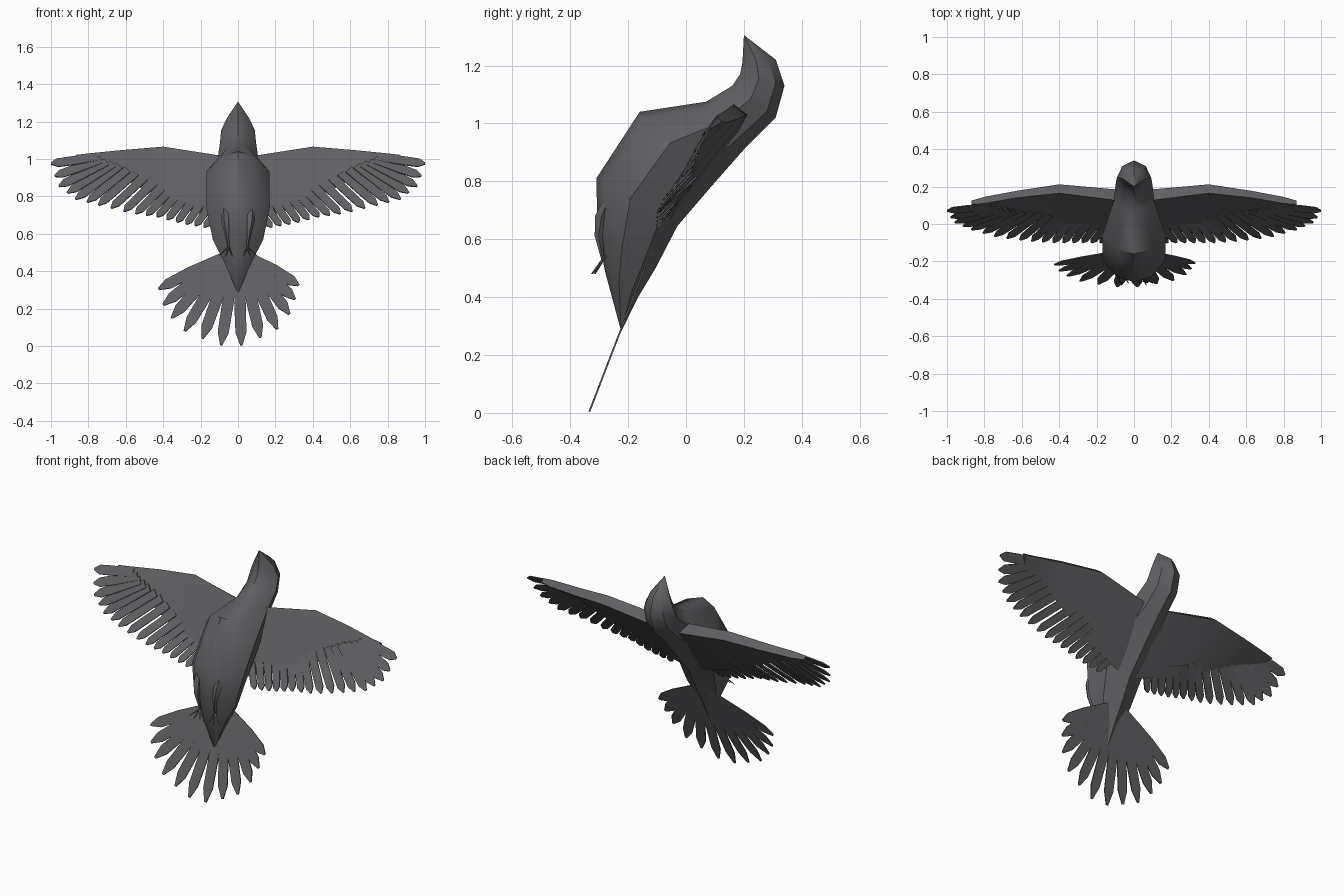
import bpy, bmesh, math
from mathutils import Vector

cube = bpy.data.objects.get("Cube")
if cube:
    bpy.data.objects.remove(cube, do_unlink=True)

grey = bpy.data.materials.new("slate grey")
grey.use_nodes = True
GREY = (0.115, 0.115, 0.125, 1)
grey.diffuse_color = GREY
grey.node_tree.nodes["Principled BSDF"].inputs["Base Color"].default_value = GREY


def finish(name, bm, angle=40):
    """Turn a bmesh into a shaded object."""
    bmesh.ops.remove_doubles(bm, verts=bm.verts, dist=0.0005)
    bmesh.ops.recalc_face_normals(bm, faces=bm.faces)
    mesh = bpy.data.meshes.new(name)
    bm.to_mesh(mesh)
    bm.free()
    mesh.materials.append(grey)
    obj = bpy.data.objects.new(name, mesh)
    bpy.context.collection.objects.link(obj)
    bpy.ops.object.select_all(action='DESELECT')
    obj.select_set(True)
    bpy.context.view_layer.objects.active = obj
    bpy.ops.object.shade_smooth_by_angle(angle=math.radians(angle))
    return obj


def loft(bm, rings):
    """Skin a list of equal-length closed rings and cap the ends."""
    loops = [[bm.verts.new(p) for p in ring] for ring in rings]
    n = len(loops[0])
    for a, b in zip(loops, loops[1:]):
        for i in range(n):
            j = (i + 1) % n
            bm.faces.new((a[i], a[j], b[j], b[i]))
    bm.faces.new(loops[0])
    bm.faces.new(loops[-1])


def sample(points, t):
    """Point at t (0 to 1) along a polyline."""
    s = t * (len(points) - 1)
    i = min(int(s), len(points) - 2)
    return Vector(points[i]).lerp(Vector(points[i + 1]), s - i)


def feather(bm, base, tip, normal, half, root, thick=0.006):
    """Thin blade with a pointed end."""
    d = tip - base
    side = d.cross(normal).normalized()
    up = side.cross(d).normalized() * thick / 2
    outline = [(0, root), (0.55, half), (0.86, half * 0.95), (1, half * 0.2)]
    pts = [base + d * t + side * w for t, w in outline]
    pts += [base + d * t - side * w for t, w in reversed(outline)]
    loft(bm, [[p - up for p in pts], [p + up for p in pts]])


def tube(bm, path, sides=5):
    """Tapered limb through (point, radius) pairs, mostly vertical."""
    rings = []
    for p, r in path:
        rings.append([Vector(p) + Vector((math.cos(a), math.sin(a), 0)) * r
                      for a in (2 * math.pi * k / sides for k in range(sides))])
    loft(bm, rings)


# Body, head and beak: belly (y, z), back (y, z), half width
sections = [
    ((0.20, 1.305), (0.203, 1.303), 0.002),
    ((0.195, 1.21), (0.31, 1.22), 0.062),
    ((0.187, 1.17), (0.34, 1.13), 0.09),
    ((0.16, 1.13), (0.31, 1.02), 0.097),
    ((0.07, 1.075), (0.20, 0.91), 0.108),
    ((-0.16, 1.04), (0.09, 0.785), 0.168),
    ((-0.31, 0.81), (-0.03, 0.645), 0.17),
    ((-0.305, 0.62), (-0.105, 0.50), 0.135),
    ((-0.28, 0.49), (-0.165, 0.40), 0.075),
    ((-0.225, 0.285), (-0.223, 0.283), 0.002),
]
profile = [(0, 0), (0.55, 0.1), (1, 0.42), (0.7, 0.8), (0, 1),
           (-0.7, 0.8), (-1, 0.42), (-0.55, 0.1)]
bm = bmesh.new()
loft(bm, [[Vector((x * w, *Vector(a).lerp(Vector(b), t))) for x, t in profile]
          for a, b, w in sections])
finish("body", bm, 35)

# Wing shape for the model's left: front ridge, back ridge, trailing edge
wing_sections = [
    ((0.04, 0.12, 1.01), (0.04, 0.18, 0.97), (0.06, -0.06, 0.66)),
    ((0.40, 0.165, 1.066), (0.40, 0.212, 1.03), (0.27, -0.025, 0.73)),
    ((0.63, 0.14, 1.047), (0.63, 0.177, 1.015), (0.48, 0.012, 0.825)),
    ((0.80, 0.11, 1.03), (0.80, 0.145, 1.005), (0.68, 0.05, 0.925)),
    ((0.87, 0.105, 1.022), (0.87, 0.125, 1.005), (0.83, 0.075, 0.975)),
]
roots = [(0.82, 0.09, 1.0), (0.76, 0.065, 0.96), (0.68, 0.05, 0.93),
         (0.58, 0.035, 0.885), (0.46, 0.01, 0.82), (0.36, -0.01, 0.77),
         (0.25, -0.03, 0.73), (0.13, -0.05, 0.70)]
tips = [(1.0, 0.07, 0.975), (0.965, 0.01, 0.86), (0.87, -0.03, 0.785),
        (0.73, -0.07, 0.75), (0.57, -0.09, 0.71), (0.43, -0.1, 0.69),
        (0.30, -0.1, 0.655), (0.18, -0.1, 0.635)]
wing_normal = Vector((0, -0.81, 0.59))
COUNT = 17


def mirrored(bm, side):
    bmesh.ops.scale(bm, vec=(side, 1, 1), verts=bm.verts)
    return bm


for label, side in (("left", 1), ("right", -1)):
    # Wing panel
    bm = bmesh.new()
    loft(bm, wing_sections)
    finish(label + "_wing", mirrored(bm, side))

    # Flight feathers
    bm = bmesh.new()
    for i in range(COUNT):
        t = (i / (COUNT - 1)) ** 0.9
        a, b = sample(roots, t), sample(tips, t)
        a -= (b - a).normalized() * 0.06
        feather(bm, a, b, wing_normal, 0.028 - 0.008 * t, 0.024)
    finish(label + "_wing_feathers", mirrored(bm, side), 30)

    # Leg with thigh, shank and toes
    bm = bmesh.new()
    ankle = Vector((0.05, -0.287, 0.53))
    tube(bm, [((0.075, -0.24, 0.80), 0.012), ((0.068, -0.292, 0.68), 0.024),
              ((0.06, -0.302, 0.61), 0.014), (ankle, 0.006)])
    for toe in ((0.10, -0.315, 0.485), (0.065, -0.325, 0.48),
                (0.03, -0.315, 0.48), (0.055, -0.265, 0.555)):
        tube(bm, [(ankle, 0.006), (toe, 0.003)], 4)
    finish(label + "_leg", mirrored(bm, side))

# Fanned tail, tips given as (x, z) on a sloping plane
tail_tips = [(-0.425, 0.305), (-0.40, 0.22), (-0.355, 0.15), (-0.285, 0.08),
             (-0.19, 0.04), (-0.09, 0.005), (0.018, 0.005), (0.12, 0.045),
             (0.21, 0.09), (0.275, 0.17), (0.305, 0.25), (0.325, 0.325)]


def on_tail(x, z):
    return Vector((x, -0.22 + (z - 0.3) * 0.385, z))


bm = bmesh.new()
for x, z in tail_tips:
    feather(bm, on_tail(x * 0.12, 0.50), on_tail(x, z),
            Vector((0, -0.93, 0.36)), 0.031, 0.014)
finish("tail_feathers", bm, 30)
